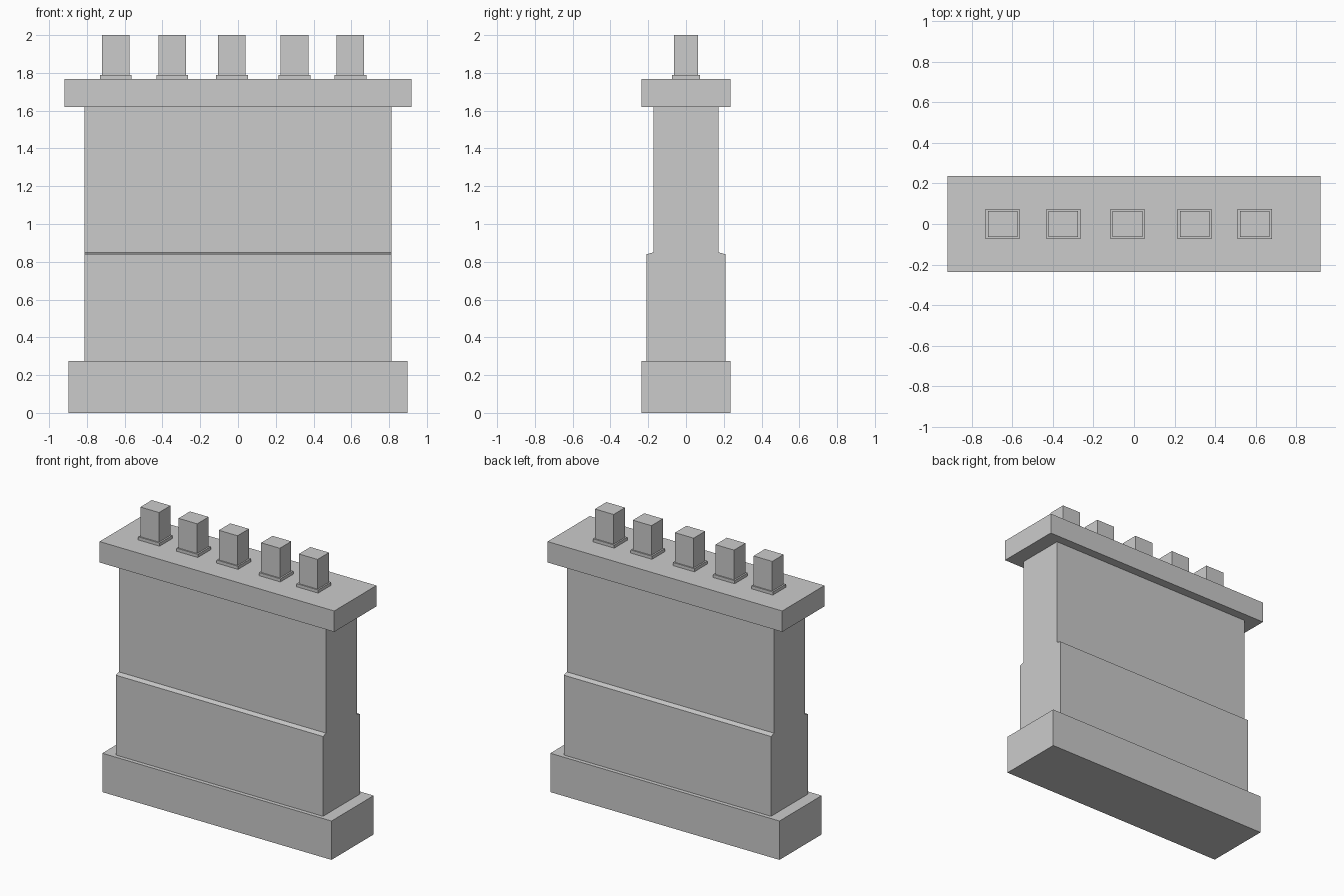
import bpy
import bmesh

cube = bpy.data.objects.get("Cube")
if cube:
    bpy.data.objects.remove(cube, do_unlink=True)

GREY = (0.6, 0.6, 0.6, 1.0)
stone = bpy.data.materials.new("plain grey")
stone.use_nodes = True
stone.diffuse_color = GREY
stone.node_tree.nodes["Principled BSDF"].inputs["Base Color"].default_value = GREY


def finish(name, bm):
    bmesh.ops.recalc_face_normals(bm, faces=bm.faces)
    mesh = bpy.data.meshes.new(name)
    bm.to_mesh(mesh)
    bm.free()
    mesh.materials.append(stone)
    obj = bpy.data.objects.new(name, mesh)
    bpy.context.collection.objects.link(obj)
    return obj


def box(name, x, width, depth, bottom, top):
    bm = bmesh.new()
    bmesh.ops.create_cube(bm, size=1)
    bmesh.ops.scale(bm, verts=bm.verts, vec=(width, depth, top - bottom))
    bmesh.ops.translate(bm, verts=bm.verts, vec=(x, 0, (bottom + top) / 2))
    return finish(name, bm)


def extruded_wall(name, half_profile, width):
    """Mirror a (y, z) half profile and extrude it along x."""
    bm = bmesh.new()
    outline = half_profile + [(-y, z) for y, z in reversed(half_profile)]
    face = bm.faces.new([bm.verts.new((-width / 2, y, z)) for y, z in outline])
    moved = bmesh.ops.extrude_face_region(bm, geom=[face], use_keep_orig=True)["geom"]
    verts = [v for v in moved if isinstance(v, bmesh.types.BMVert)]
    bmesh.ops.translate(bm, verts=verts, vec=(width, 0, 0))
    return finish(name, bm)


# Plinth, stepped breast with sloping ledges, and cap slab
box("base_plinth", 0, 1.795, 0.472, 0, 0.275)
extruded_wall("stepped_wall",
              [(0.208, 0.275), (0.208, 0.84), (0.173, 0.85), (0.173, 1.62)], 1.624)
box("cap_slab", 0, 1.838, 0.472, 1.62, 1.768)

# Row of unevenly spaced pots, each on a thin collar
for i, x in enumerate((-0.647, -0.348, -0.032, 0.299, 0.595), 1):
    box(f"pot_collar_{i}", x, 0.168, 0.146, 1.768, 1.79)
    box(f"chimney_pot_{i}", x, 0.146, 0.128, 1.79, 2.0)
